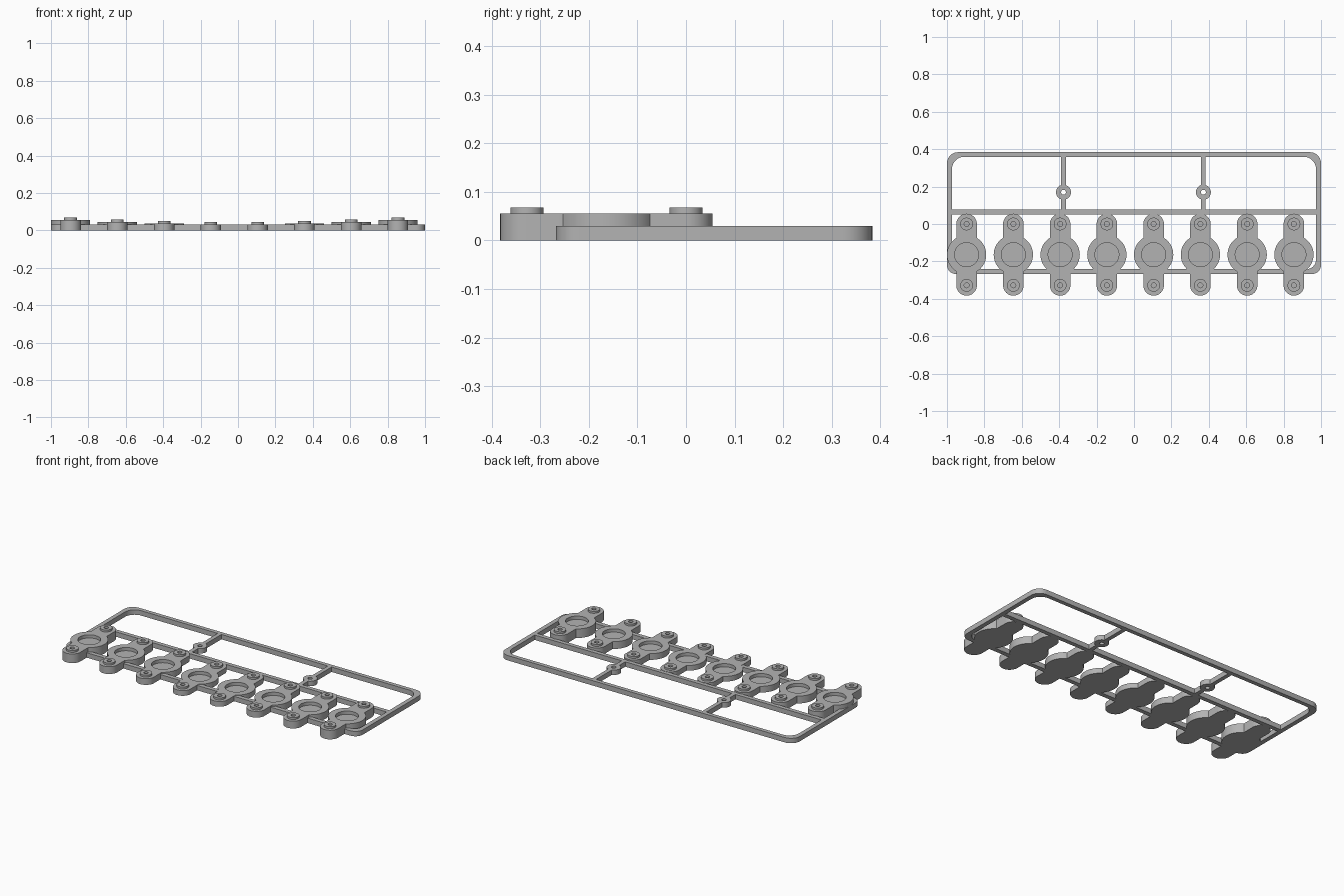
import bpy, bmesh
from math import pi, sin, cos, sqrt, asin

if "Cube" in bpy.data.objects:
    bpy.data.objects.remove(bpy.data.objects["Cube"])

grey = bpy.data.materials.new("plain grey")
grey.use_nodes = True
grey.diffuse_color = (0.45, 0.45, 0.45, 1)
grey.node_tree.nodes["Principled BSDF"].inputs["Base Color"].default_value = grey.diffuse_color


def arc(cx, cy, r, a0, a1, n=16):
    return [(cx + r * cos(a0 + (a1 - a0) * i / n), cy + r * sin(a0 + (a1 - a0) * i / n))
            for i in range(n + 1)]


def circle(cx, cy, r, n=40):
    return arc(cx, cy, r, 0, 2 * pi, n)[:-1]


def rounded_rect(x0, y0, x1, y1, r_low, r_high):
    def corner(x, y, sx, sy, r, a):
        return arc(x - sx * r, y - sy * r, r, a, a + pi / 2, 10) if r else [(x, y)]
    return (corner(x1, y1, 1, 1, r_high, 0) + corner(x0, y1, -1, 1, r_high, pi / 2)
            + corner(x0, y0, -1, -1, r_low, pi) + corner(x1, y0, 1, -1, r_low, 1.5 * pi))


def prisms(name, parts):
    """One object from (outline, bottom, top) prisms."""
    bm = bmesh.new()
    for points, z0, z1 in parts:
        low = [bm.verts.new((x, y, z0)) for x, y in points]
        high = [bm.verts.new((x, y, z1)) for x, y in points]
        bm.faces.new(low[::-1])
        bm.faces.new(high)
        for i in range(len(points)):
            j = (i + 1) % len(points)
            bm.faces.new((low[i], low[j], high[j], high[i]))
    mesh = bpy.data.meshes.new(name)
    bm.to_mesh(mesh)
    bm.free()
    mesh.materials.append(grey)
    obj = bpy.data.objects.new(name, mesh)
    bpy.context.collection.objects.link(obj)
    return obj


def combine(obj, tool, operation):
    mod = obj.modifiers.new("combine", 'BOOLEAN')
    mod.operation, mod.solver, mod.object = operation, 'EXACT', tool
    select(obj)
    bpy.ops.object.modifier_apply(modifier=mod.name)
    bpy.data.objects.remove(tool)


def select(obj):
    bpy.ops.object.select_all(action='DESELECT')
    obj.select_set(True)
    bpy.context.view_layer.objects.active = obj


def finish(obj):
    select(obj)
    bpy.ops.object.shade_smooth_by_angle(angle=pi / 6)


FRAME_H = 0.03

# Sprue frame: rounded plate with two windows, leaving a middle rail
frame = prisms("frame", [(rounded_rect(-1, -0.268, 1, 0.384, 0.05, 0.06), 0, FRAME_H)])
combine(frame, prisms("window_cutter", [
    (rounded_rect(-0.973, 0.077, 0.973, 0.359, 0, 0.065), -0.1, 0.1),
    (rounded_rect(-0.973, -0.241, 0.973, 0.051, 0.05, 0), -0.1, 0.1)]), 'DIFFERENCE')
finish(frame)

# Cross bars with a pierced eyelet
for side, x in (("right", -0.377), ("left", 0.371)):
    w, r, y = 0.0125, 0.04, 0.17
    a = asin(w / r)
    outline = (arc(x, y, r, -pi / 2 + a, pi / 2 - a) + [(x + w, 0.36), (x - w, 0.36)]
               + arc(x, y, r, pi / 2 + a, 1.5 * pi - a) + [(x - w, 0.076), (x + w, 0.076)])
    bar = prisms(side + "_cross_bar", [(outline, 0, FRAME_H)])
    combine(bar, prisms("eyelet_cutter", [(circle(x, y, 0.013), -0.1, 0.1)]), 'DIFFERENCE')
    finish(bar)

# Eight flanged mounts, thicker towards the ends
LUG_R, DISC_R, DISC_Y, LUG_Y = 0.055, 0.105, -0.164, (0.0, -0.328)
heights = [0.056, 0.045, 0.038, 0.032]
a = asin(LUG_R / DISC_R)
for i, top in enumerate(heights + heights[::-1]):
    x = -0.895 + 0.25 * i
    outline = (arc(x, DISC_Y, DISC_R, -pi / 2 + a, pi / 2 - a, 24)
               + arc(x, LUG_Y[0], LUG_R, 0, pi, 24)
               + arc(x, DISC_Y, DISC_R, pi / 2 + a, 1.5 * pi - a, 24)
               + arc(x, LUG_Y[1], LUG_R, pi, 2 * pi, 24))
    mount = prisms(f"mount_{i + 1}", [(outline, 0, top)])
    combine(mount, prisms("bosses", [(circle(x, y, 0.034), top - 0.005, top + 0.012)
                                     for y in LUG_Y]), 'UNION')
    cuts = [(circle(x, DISC_Y, 0.064, 48), top - 0.02, 0.1)]
    cuts += [(circle(x, y, 0.013, 24), top - 0.02, 0.1) for y in LUG_Y]
    combine(mount, prisms("pocket_cutter", cuts), 'DIFFERENCE')
    finish(mount)
